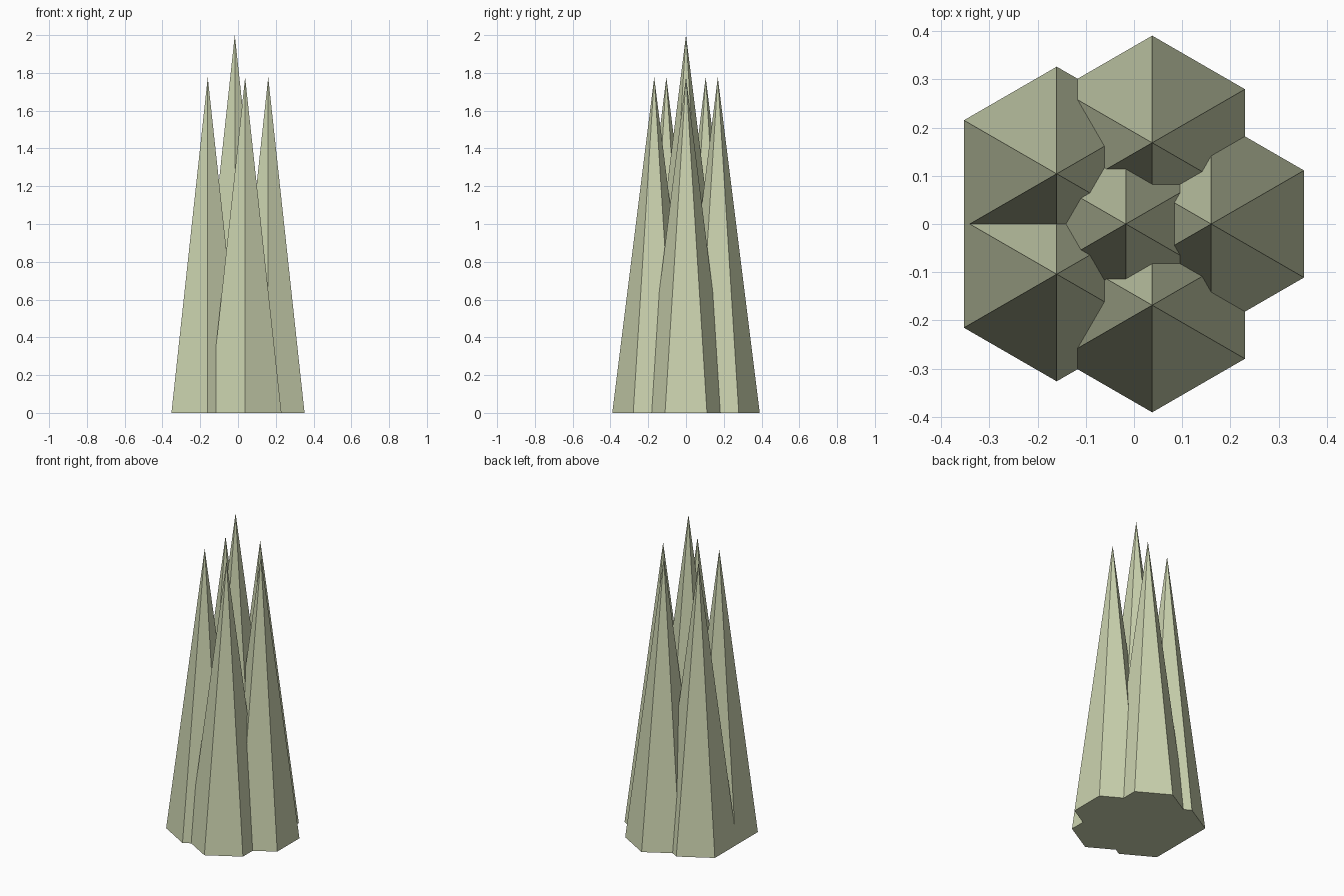
import bpy
import math

if "Cube" in bpy.data.objects:
    bpy.data.objects.remove(bpy.data.objects["Cube"])

green = bpy.data.materials.new("blade_green")
green.diffuse_color = (0.6, 0.65, 0.43, 1)
green.use_nodes = True
green.node_tree.nodes["Principled BSDF"].inputs["Base Color"].default_value = green.diffuse_color

CX = -0.017      # centre of the ring
RING = 0.177     # distance of the outer spikes from the centre


def spike(name, x, y, radius, height):
    """Six-sided pointed spike standing on the ground."""
    bpy.ops.mesh.primitive_cone_add(vertices=6, radius1=radius, radius2=0,
                                    depth=height, location=(x, y, height / 2))
    ob = bpy.context.object
    ob.name = name
    ob.data.materials.append(green)


# Tall middle spike
spike("center_spike", CX, 0, 0.25, 2.0)

# Ring of five shorter spikes, all facing the same way
for i in range(5):
    a = math.tau * i / 5
    spike(f"outer_spike_{i + 1}", CX + RING * math.cos(a), RING * math.sin(a),
          0.222, 1.777)
